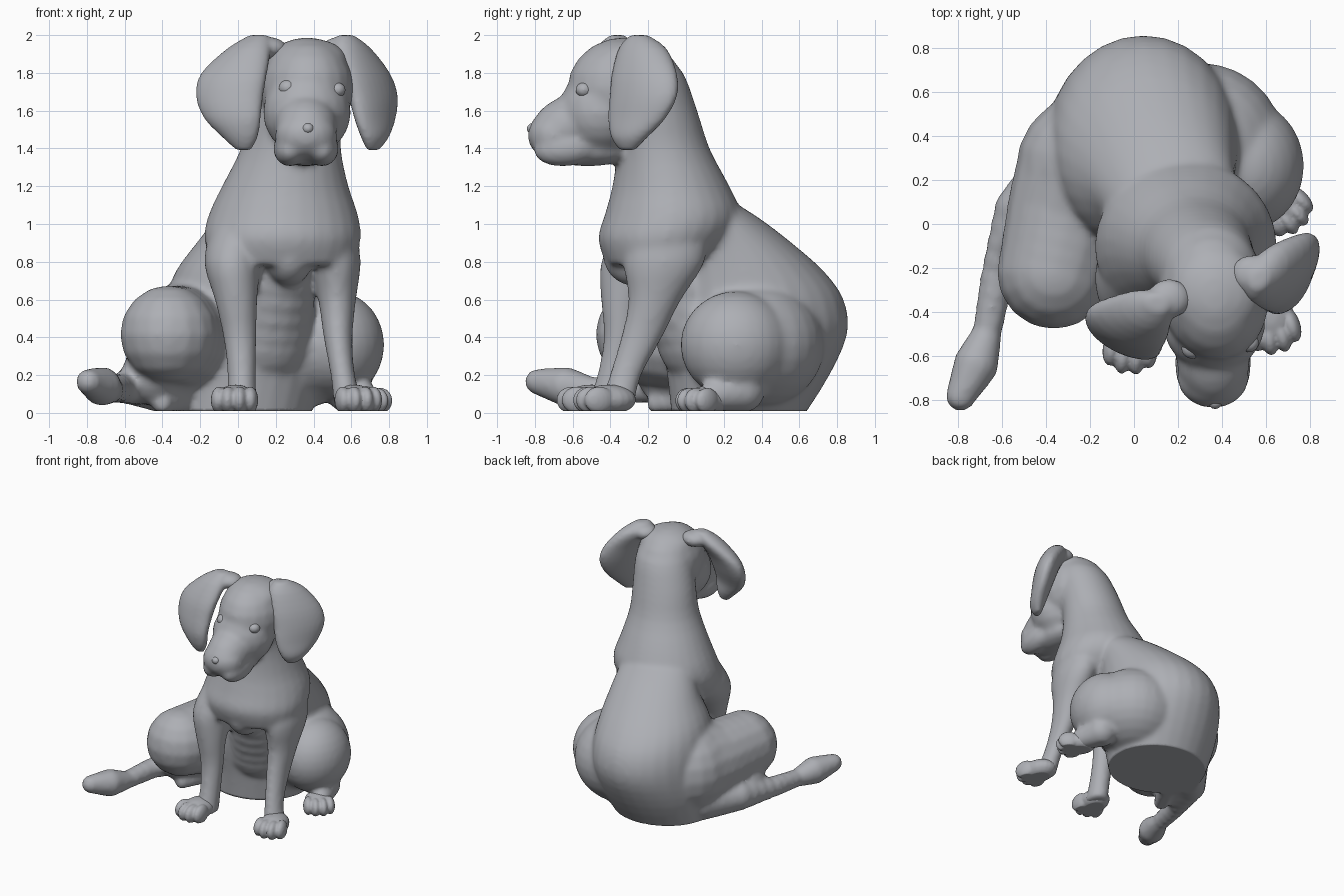
import bpy, bmesh
from math import sin, cos, pi, radians
from mathutils import Matrix, Vector

if "Cube" in bpy.data.objects:
    bpy.data.objects.remove(bpy.data.objects["Cube"])

grey = bpy.data.materials.new("plain grey")
grey.use_nodes = True
grey.diffuse_color = (0.42, 0.43, 0.46, 1)
grey.node_tree.nodes["Principled BSDF"].inputs["Base Color"].default_value = grey.diffuse_color


def blob(bm, centre, radii, yaw=0, pitch=0, detail=10):
    m = (Matrix.Translation(centre) @ Matrix.Rotation(radians(yaw), 4, 'Z')
         @ Matrix.Rotation(radians(pitch), 4, 'X') @ Matrix.Diagonal((*radii, 1)))
    bmesh.ops.create_uvsphere(bm, u_segments=detail * 2, v_segments=detail, radius=1, matrix=m)


def chain(bm, points, steps=4):
    """Overlapping spheres along a path of (x, y, z, radius)."""
    for a, b in zip(points, points[1:]):
        for i in range(steps):
            p = Vector(a).lerp(Vector(b), i / steps)
            blob(bm, p[:3], (p[3],) * 3, detail=8)
    blob(bm, points[-1][:3], (points[-1][3],) * 3)


def curved(rows, steps=3):
    """Smooth curve through rows of numbers."""
    out = []
    for k in range(len(rows) - 1):
        four = [rows[max(k - 1, 0)], rows[k], rows[k + 1], rows[min(k + 2, len(rows) - 1)]]
        for s in range(steps):
            t = s / steps
            out.append([b + t * ((c - a) / 2 + t * (a - 2.5 * b + 2 * c - d / 2
                        + t * (1.5 * (b - c) + (d - a) / 2))) for a, b, c, d in zip(*four)])
    return out + [rows[-1]]


def loft(bm, slices, yaw=0, n=28):
    """Skin over level ellipses given as (x, y, z, rx, ry)."""
    turn = Matrix.Rotation(radians(yaw), 3, 'Z')
    rings = []
    for x, y, z, rx, ry in curved(slices):
        rings.append([bm.verts.new(Vector((x, y, z)) + turn @ Vector(
            (rx * cos(2 * pi * i / n), ry * sin(2 * pi * i / n), 0))) for i in range(n)])
    made = [bm.faces.new(rings[0]), bm.faces.new(rings[-1])]
    for lo, hi in zip(rings, rings[1:]):
        for i in range(n):
            j = (i + 1) % n
            made.append(bm.faces.new((lo[i], lo[j], hi[j], hi[i])))
    bmesh.ops.recalc_face_normals(bm, faces=made)


def finish(bm, name, voxel=0.018, smooth=10):
    """Fuse the pieces into one skin, smooth it and flatten it on the floor."""
    raw = bpy.data.meshes.new(name)
    bm.to_mesh(raw)
    bm.free()
    ob = bpy.data.objects.new(name, raw)
    bpy.context.collection.objects.link(ob)
    fuse = ob.modifiers.new("fuse", 'REMESH')
    fuse.mode, fuse.voxel_size = 'VOXEL', voxel
    soft = ob.modifiers.new("soften", 'SMOOTH')
    soft.factor, soft.iterations = 0.5, smooth
    mesh = bpy.data.meshes.new_from_object(ob.evaluated_get(bpy.context.evaluated_depsgraph_get()))
    ob.modifiers.clear()
    ob.data = mesh
    for v in mesh.vertices:
        v.co.z = max(v.co.z, 0.01)
    mesh.materials.clear()
    mesh.materials.append(grey)
    mesh.polygons.foreach_set("use_smooth", [True] * len(mesh.polygons))


# Rump and back
bm = bmesh.new()
loft(bm, [(0, .27, -.03, .38, .345), (.02, .33, .2, .43, .43), (.04, .36, .42, .44, .495),
          (.05, .35, .6, .43, .485), (.07, .31, .75, .40, .42), (.12, .24, .9, .34, .32),
          (.17, .13, 1.03, .29, .26), (.2, .03, 1.13, .24, .2)])

# Chest and neck
loft(bm, [(.235, -.16, .78, .37, .26), (.235, -.11, .92, .415, .355),
          (.24, -.07, 1.05, .395, .36), (.25, -.08, 1.2, .335, .31),
          (.28, -.12, 1.4, .265, .245), (.31, -.16, 1.6, .24, .22),
          (.35, -.215, 1.8, .21, .2), (.36, -.27, 1.92, .15, .14)])
blob(bm, (.27, -.27, .83), (.13, .17, .16))
chain(bm, [(.22, -.08, .72, .2), (.14, .1, .4, .26)])

# Skull, muzzle and hanging lips
blob(bm, (.365, -.32, 1.72), (.25, .31, .27), 8)
blob(bm, (.37, -.31, 1.86), (.215, .22, .125), 8)
blob(bm, (.365, -.45, 1.59), (.235, .23, .23), 8)
blob(bm, (.36, -.60, 1.52), (.17, .23, .165), 3, 18)
blob(bm, (.36, -.70, 1.47), (.165, .14, .13))
for side in (-1, 1):
    blob(bm, (.36 + side * .085, -.63, 1.40), (.09, .18, .095), 0, 6)
blob(bm, (.36, -.52, 1.39), (.14, .24, .085))

# Forelegs
loft(bm, [(.02, -.43, .02, .08, .1), (.02, -.385, .2, .075, .085), (.01, -.35, .4, .088, .085),
          (-.01, -.33, .6, .113, .12), (-.03, -.25, .8, .15, .2), (.0, -.16, .98, .14, .2)])
loft(bm, [(.59, -.37, .02, .08, .09), (.555, -.32, .2, .065, .085), (.53, -.235, .4, .077, .11),
          (.525, -.165, .6, .1, .14), (.515, -.115, .8, .135, .215), (.48, -.09, .98, .14, .2)])

# Folded hind legs
chain(bm, [(-.365, -.22, .415, .262), (-.29, .08, .39, .29), (-.19, .25, .38, .35)])
chain(bm, [(-.46, -.1, .2, .16), (-.3, .15, .2, .2)])
chain(bm, [(-.4, -.15, .05, .06), (-.3, .05, .08, .08)])
blob(bm, (.515, .265, .36), (.26, .295, .285), detail=14)
blob(bm, (.30, .36, .36), (.385, .375, .34), detail=14)
chain(bm, [(.66, .14, .09, .08), (.58, .3, .12, .12)])

# Tail curling forward along the floor
chain(bm, [(-.33, .25, .14, .16), (-.52, .06, .15, .12), (-.625, -.25, .13, .08),
           (-.67, -.5, .12, .07), (-.72, -.64, .14, .105), (-.79, -.785, .165, .07)])
finish(bm, "body")

# Drooping ears
ears = {
    "right_ear": (-22, [(.11, -.36, 2.0, .05, .04), (.06, -.39, 1.93, .12, .085),
                        (-.02, -.45, 1.8, .185, .09), (-.045, -.49, 1.68, .19, .085),
                        (-.03, -.53, 1.56, .16, .07), (.01, -.54, 1.46, .10, .055),
                        (.03, -.54, 1.39, .04, .025)]),
    "left_ear": (58, [(.57, -.25, 2.0, .05, .04), (.60, -.23, 1.93, .14, .085),
                      (.675, -.22, 1.8, .195, .09), (.715, -.225, 1.68, .205, .085),
                      (.725, -.26, 1.56, .175, .07), (.725, -.30, 1.46, .11, .055),
                      (.715, -.31, 1.39, .045, .025)]),
}
for name, (yaw, slices) in ears.items():
    bm = bmesh.new()
    loft(bm, slices, yaw)
    x, y, z = slices[0][:3]
    inward = .05 if x < .36 else -.03
    blob(bm, (x + inward, y + .02, z - .07), (.1, .09, .06))
    finish(bm, name, .014, 5)

# Paws with four toes, pointing along the heading
paws = {
    "right_fore_paw": ((-.015, -.53), -4, 1.0),
    "left_fore_paw": ((.625, -.44), 14, 1.0),
    "left_hind_paw": ((.67, .09), 40, .95),
}
for name, ((x, y), yaw, size) in paws.items():
    bm = bmesh.new()
    turn = Matrix.Rotation(radians(yaw), 3, 'Z')
    at = lambda u, v, z: Vector((x, y, z * size)) + turn @ Vector((u, v, 0)) * size
    blob(bm, at(0, .03, .07), (.108 * size, .15 * size, .08 * size), yaw)
    for u, v in ((-.083, -.04), (-.03, -.072), (.03, -.072), (.083, -.04)):
        blob(bm, at(u, v, .068), (.042 * size, .083 * size, .072 * size), yaw + u * 60)
    finish(bm, name, .01, 1)

# Eyes and nose
for name, spot, r in (("right_eye", (.265, -.565, 1.72), .05), ("left_eye", (.525, -.54, 1.71), .045),
                      ("nose", (.37, -.81, 1.505), .034)):
    bm = bmesh.new()
    blob(bm, spot, (r, r, r * .9))
    finish(bm, name, .01, 1)
